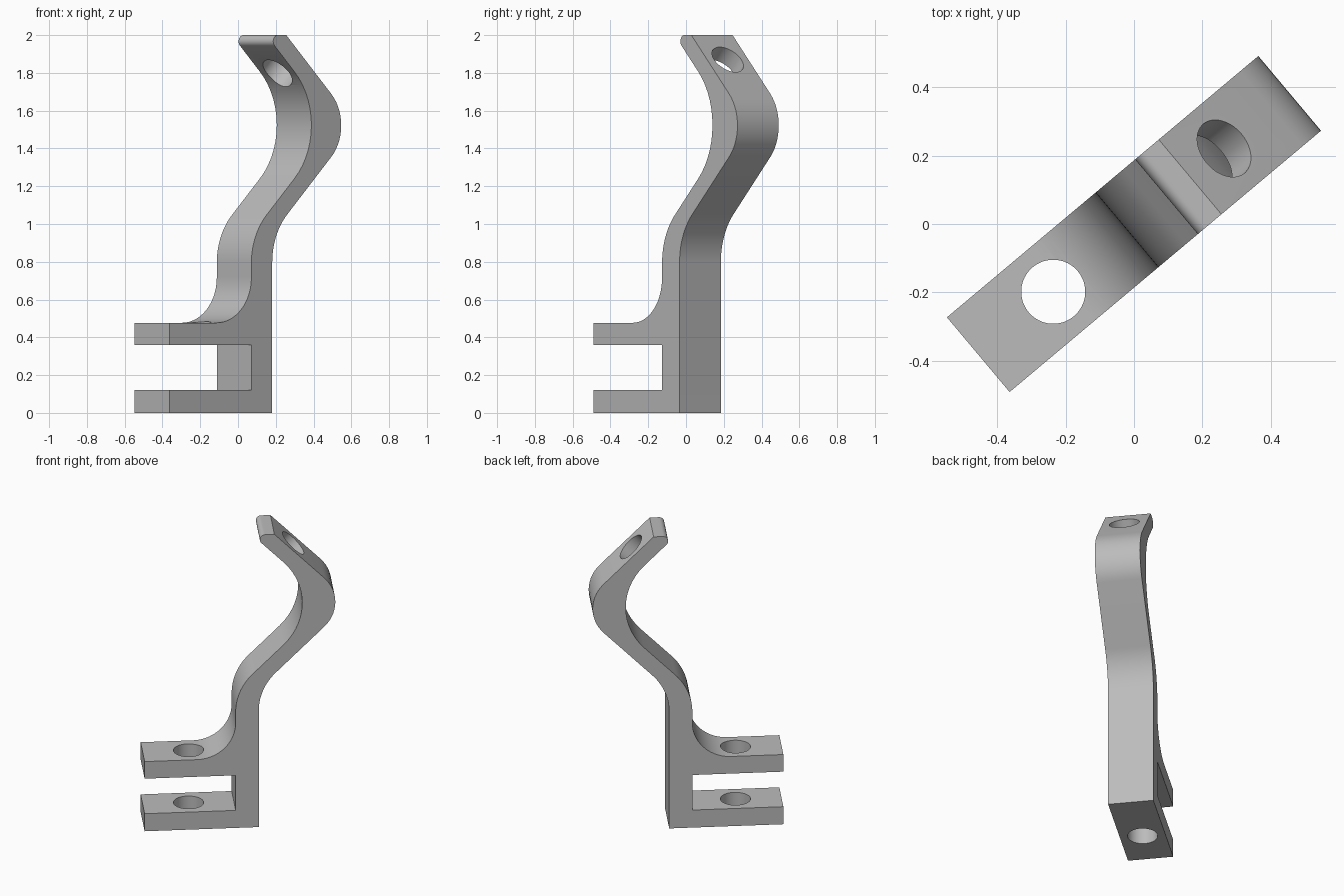
import bpy, bmesh, math
from mathutils import Vector, Matrix

cube = bpy.data.objects.get("Cube")
if cube:
    bpy.data.objects.remove(cube, do_unlink=True)

WIDTH = 0.285
HOLE_RADIUS = 0.0935
TURN = Matrix.Rotation(math.radians(40), 4, 'Z')

steel = bpy.data.materials.new("plain grey")
steel.use_nodes = True
GREY = (0.5, 0.5, 0.5, 1)
steel.diffuse_color = GREY
steel.node_tree.nodes["Principled BSDF"].inputs["Base Color"].default_value = GREY


def rounded(corners, steps=14):
    """Outline from (u, z, radius) corners, each radius turned into an arc."""
    outline = []
    for i, (u, z, r) in enumerate(corners):
        p = Vector((u, z))
        if r == 0:
            outline.append(p)
            continue
        a = (Vector(corners[i - 1][:2]) - p).normalized()
        b = (Vector(corners[(i + 1) % len(corners)][:2]) - p).normalized()
        half = a.angle(b) / 2
        centre = p + (a + b).normalized() * r / math.sin(half)
        start = p + a * r / math.tan(half) - centre
        end = p + b * r / math.tan(half) - centre
        sweep = start.angle(end)
        for k in range(steps + 1):
            t = k / steps
            outline.append(centre + (start * math.sin((1 - t) * sweep)
                                     + end * math.sin(t * sweep)) / math.sin(sweep))
    return outline


def make_object(name, bm):
    bmesh.ops.recalc_face_normals(bm, faces=bm.faces)
    mesh = bpy.data.meshes.new(name)
    bm.to_mesh(mesh)
    bm.free()
    mesh.materials.append(steel)
    obj = bpy.data.objects.new(name, mesh)
    bpy.context.collection.objects.link(obj)
    return obj


def hole_cutter(name, u, z, length, tilt):
    bm = bmesh.new()
    place = TURN @ Matrix.Translation((u, 0, z)) @ Matrix.Rotation(tilt, 4, 'Y')
    bmesh.ops.create_cone(bm, cap_ends=True, segments=64, radius1=HOLE_RADIUS,
                          radius2=HOLE_RADIUS, depth=length, matrix=place)
    obj = make_object(name, bm)
    obj.hide_render = True
    return obj


# Side profile: forked foot, post, and cranked arm with rounded tip
profile = rounded([
    (-0.594, 0, 0), (0.117, 0, 0),
    (0.117, 0.947, 0.36), (0.692, 1.522, 0.237), (0.214, 2.0, 0),
    (0.077, 2.0, 0.033), (0.5535, 1.5235, 0.40), (-0.027, 0.943, 0.36),
    (-0.027, 0.477, 0.24), (-0.594, 0.477, 0),
    (-0.594, 0.36, 0), (-0.027, 0.36, 0), (-0.027, 0.12, 0), (-0.594, 0.12, 0),
])
bm = bmesh.new()
face = bm.faces.new([bm.verts.new((p.x, -WIDTH / 2, p.y)) for p in profile])
side = bmesh.ops.extrude_face_region(bm, geom=[face])
bmesh.ops.translate(bm, vec=(0, WIDTH, 0),
                    verts=[g for g in side["geom"] if isinstance(g, bmesh.types.BMVert)])
bm.transform(TURN)
bracket = make_object("cranked_bracket", bm)

# Bolt holes through the fork and the arm
cutters = [hole_cutter("fork_hole_cutter", -0.308, 0.3, 1.0, 0),
           hole_cutter("arm_hole_cutter", 0.307, 1.834, 0.4, math.pi / 4)]
bpy.ops.object.select_all(action='DESELECT')
bracket.select_set(True)
bpy.context.view_layer.objects.active = bracket
for cutter in cutters:
    mod = bracket.modifiers.new(cutter.name, 'BOOLEAN')
    mod.operation = 'DIFFERENCE'
    mod.solver = 'EXACT'
    mod.object = cutter
    bpy.ops.object.modifier_apply(modifier=mod.name)
for cutter in cutters:
    bpy.data.objects.remove(cutter, do_unlink=True)

bpy.ops.object.shade_smooth_by_angle(angle=math.radians(25))
